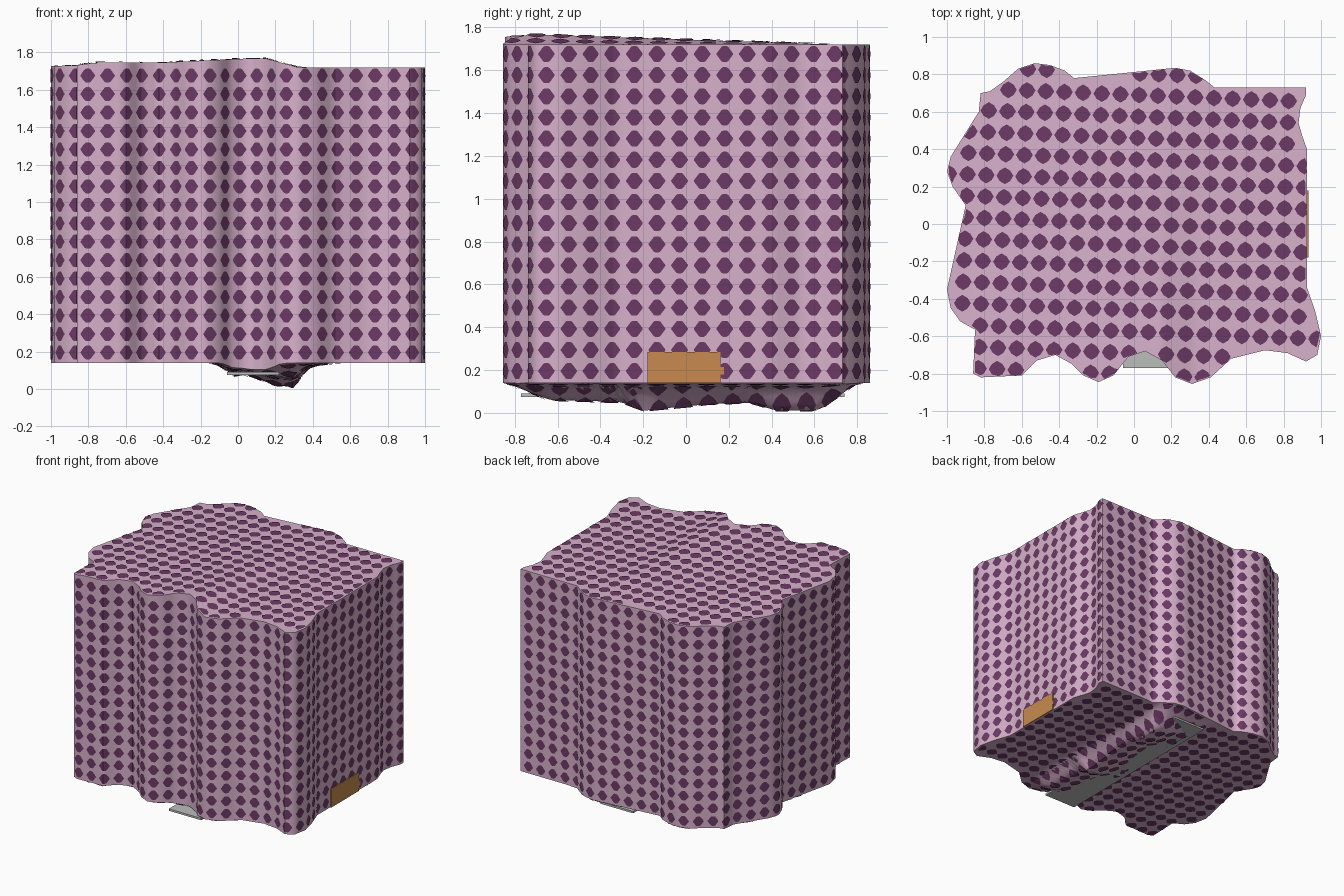
import bpy, math

if "Cube" in bpy.data.objects:
    bpy.data.objects.remove(bpy.data.objects["Cube"])

def material(name, rgb):
    m = bpy.data.materials.new(name)
    m.diffuse_color = (*rgb, 1)
    m.use_nodes = True
    m.node_tree.nodes["Principled BSDF"].inputs["Base Color"].default_value = m.diffuse_color
    return m

PINK = material("pale pink cloth", (0.68, 0.44, 0.60))
PLUM = material("plum dots", (0.150, 0.042, 0.130))
ORANGE = material("orange tag", (0.58, 0.26, 0.08))
GREY = material("grey base", (0.50, 0.51, 0.50))

Z0, Z1 = 0.14, 1.72

# Wavy footprint of the draped cloth, anticlockwise from the front left
OUTLINE = [
    (-.86, -.80), (-.82, -.82), (-.60, -.81), (-.52, -.73), (-.42, -.70), (-.33, -.75),
    (-.27, -.81), (-.19, -.845), (-.11, -.81), (-.03, -.71), (.06, -.68), (.15, -.73),
    (.22, -.82), (.31, -.855), (.41, -.82), (.52, -.72), (.70, -.675), (.82, -.69),
    (.92, -.735), (.98, -.70), (1, -.60), (.97, -.47), (.925, -.34), (.925, .40),
    (.90, .47), (.88, .54), (.89, .62), (.92, .69), (.92, .73), (.43, .73),
    (.38, .77), (.30, .82), (.22, .835), (-.32, .78), (-.37, .82), (-.45, .85),
    (-.53, .86), (-.62, .83), (-.70, .76), (-.77, .71), (-.82, .70), (-.83, .60),
    (-.98, .36), (-1, .28), (-.97, .20), (-.90, .10), (-1, -.35), (-.98, -.45),
    (-.93, -.52), (-.85, -.565)]

def lerp_table(t, pts):
    if t <= pts[0][0]:
        return pts[0][1]
    for (a, u), (b, v) in zip(pts, pts[1:]):
        if t <= b:
            return u + (v - u) * (t - a) / (b - a)
    return pts[-1][1]

def top_z(x, y):
    fx = lerp_table(x, [(-1, .2), (-.88, .2), (-.75, .55), (-.4, .55), (.05, 1), (.15, 1), (.32, 0)])
    return Z1 + .047 * fx * max(0, min(1, (.7 - y) / 1.4))

def bottom_z(x, y):
    gx = lerp_table(x, [(-.12, 0), (-.02, .55), (.03, .45), (.12, .7), (.2, .93), (.3, 1), (.38, .15), (.52, 0)])
    hy = lerp_table(y, [(-.84, 0), (-.64, .62), (-.3, .7), (-.2, 1), (.1, .78), (.3, .72), (.42, 1), (.62, 1), (.8, 0)])
    return Z0 - .13 * gx * hy

def inside(x, y):
    hit = False
    for (x1, y1), (x2, y2) in zip(OUTLINE, OUTLINE[1:] + OUTLINE[:1]):
        if (y1 > y) != (y2 > y) and x < x1 + (y - y1) * (x2 - x1) / (y2 - y1):
            hit = not hit
    return hit

def make(name, verts, faces, mat, smooth=False):
    me = bpy.data.meshes.new(name)
    me.from_pydata(verts, [], faces)
    me.materials.append(mat)
    ob = bpy.data.objects.new(name, me)
    bpy.context.collection.objects.link(ob)
    if smooth:
        me.polygons.foreach_set("use_smooth", [True] * len(me.polygons))
    return ob

# Footprint segments with arc length
segs, total = [], 0
for a, b in zip(OUTLINE, OUTLINE[1:] + OUTLINE[:1]):
    d = math.dist(a, b)
    segs.append((total, d, a, b))
    total += d

def wall_point(s, off):
    s %= total
    for s0, d, a, b in segs:
        if s <= s0 + d:
            break
    t = (s - s0) / d
    nx, ny = (b[1] - a[1]) / d, (a[0] - b[0]) / d
    return a[0] + (b[0] - a[0]) * t + nx * off, a[1] + (b[1] - a[1]) * t + ny * off

# Cloth cover: walls plus sagging top and underside made of shrinking rings
ring = []
for s0, d, a, b in segs:
    n = math.ceil(d / .05)
    ring += [(a[0] + (b[0] - a[0]) * i / n, a[1] + (b[1] - a[1]) * i / n) for i in range(n)]
N, R = len(ring), 20
verts, faces = [(0, 0, bottom_z(0, 0))], []
for height, steps in ((bottom_z, range(1, R + 1)), (top_z, range(R, 0, -1))):
    for k in steps:
        for x, y in ring:
            px, py = x * k / R, y * k / R
            verts.append((px, py, height(px, py)))
verts.append((0, 0, top_z(0, 0)))
last = len(verts) - 1
for i in range(N):
    j = (i + 1) % N
    faces.append((0, 1 + j, 1 + i))
    faces.append((last, last - N + i, last - N + j))
    for k in range(2 * R - 1):
        p, q = 1 + k * N, 1 + (k + 1) * N
        faces.append((p + i, p + j, q + j, q + i))
cover = make("cloth_cover", verts, faces, PINK)
bpy.context.view_layer.objects.active = cover
cover.select_set(True)
bpy.ops.object.shade_smooth_by_angle(angle=math.radians(50))

# Wall dots: strips that bend round the folds
verts, faces = [], []
start_right = next(s0 for s0, d, a, b in segs if a == (.925, -.34)) + .31
count = round(total / .106)
step, rad, COLS = total / count, .039, 10
for c in range(count):
    for r in range(16):
        z = .195 + .0987 * r
        base = len(verts)
        for k in range(COLS + 1):
            u = -1 + 2 * k / COLS
            h = rad * min(.96, 1.34 * (1 - abs(u)) + .06)
            x, y = wall_point(start_right + c * step + u * rad, .004)
            verts += [(x, y, max(z - h, Z0)), (x, y, min(z + h, Z1))]
        for k in range(COLS):
            p = base + 2 * k
            faces.append((p, p + 2, p + 3, p + 1))
make("wall_dots", verts, faces, PLUM)

# Flat dots on the top and the underside
def flat_dots(name, height, off):
    verts, faces = [], []
    ca, sa = math.cos(-.04), math.sin(-.04)
    for i in range(-11, 12):
        for j in range(-9, 10):
            u, v = i * .1, j * .115
            cx, cy = u * ca - v * sa, u * sa + v * ca
            if not inside(cx, cy):
                continue
            base = len(verts)
            verts.append((cx, cy, height(cx, cy) + off))
            for k in range(8):
                t = k * math.pi / 4
                w = 1 if k % 2 == 0 else .88
                x, y = cx + .045 * w * math.cos(t), cy + .045 * w * math.sin(t)
                while not inside(x, y):
                    x, y = x * .99, y * .99
                verts.append((x, y, height(x, y) + off))
            for k in range(8):
                a, b = base + 1 + k, base + 1 + (k + 1) % 8
                faces.append((base, a, b) if off > 0 else (base, b, a))
    make(name, verts, faces, PLUM)

flat_dots("top_dots", top_z, .005)
flat_dots("underside_dots", bottom_z, -.005)

def box(name, lo, hi, mat):
    v = [(x, y, z) for x in (lo[0], hi[0]) for y in (lo[1], hi[1]) for z in (lo[2], hi[2])]
    f = [(0, 1, 3, 2), (4, 6, 7, 5), (0, 4, 5, 1), (2, 3, 7, 6), (0, 2, 6, 4), (1, 5, 7, 3)]
    return make(name, v, f, mat)

# Grey base strip poking out from under the front
box("base_strip", (-.06, -.77, .075), (.22, .74, .09), GREY)

# Orange tag with a small nub on the right wall
box("side_tag", (.922, -.18, .14), (.934, .162, .285), ORANGE)
box("tag_nub", (.922, .162, .18), (.934, .178, .215), ORANGE)
